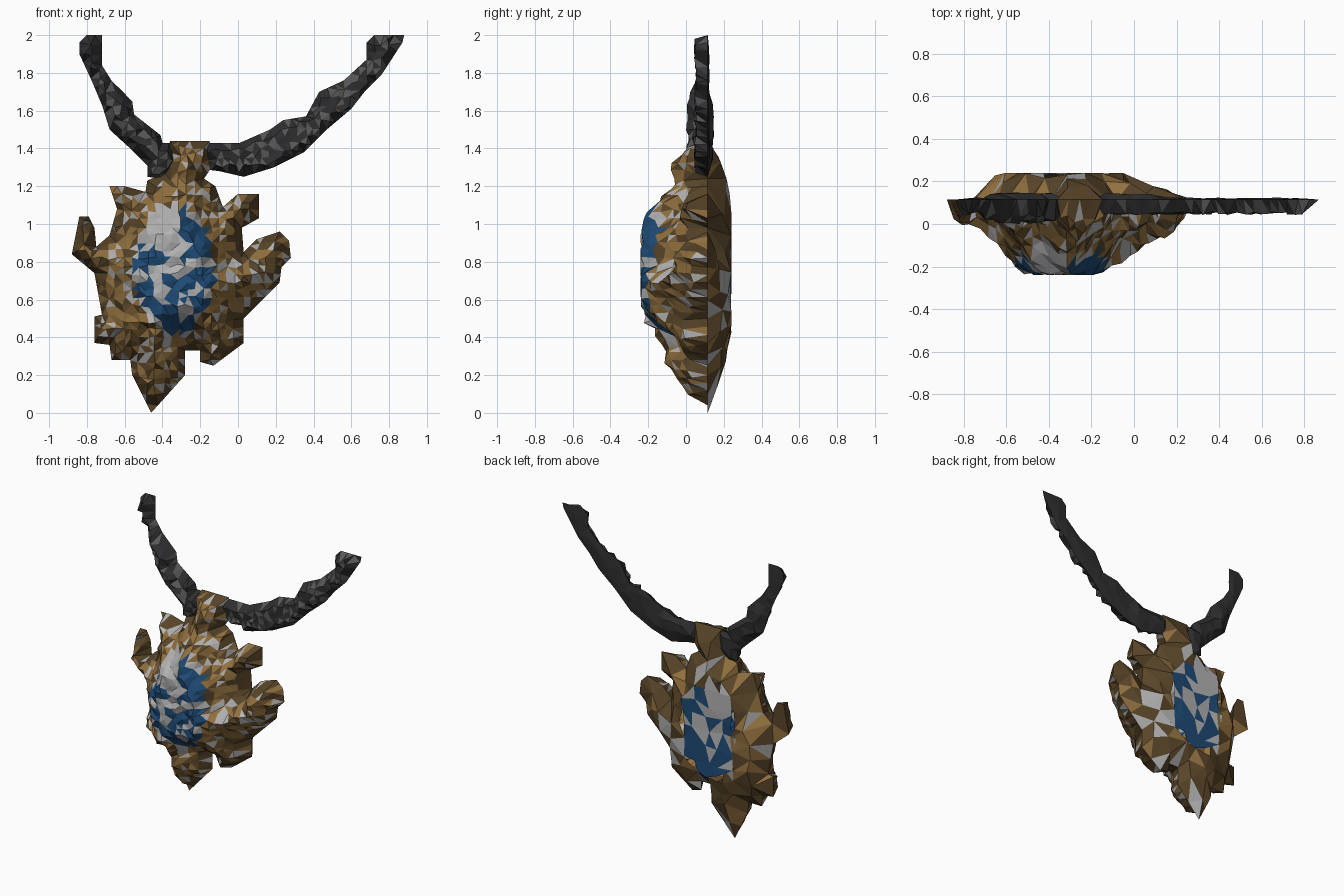
import bpy, bmesh, math, random
from mathutils import Vector, noise
from mathutils.geometry import delaunay_2d_cdt, intersect_point_line

if "Cube" in bpy.data.objects:
    bpy.data.objects.remove(bpy.data.objects["Cube"])

RIM = 0.115  # y of the plane where front and back shells meet


def material(name, rgb):
    m = bpy.data.materials.new(name)
    m.diffuse_color = (*rgb, 1)
    m.use_nodes = True
    m.node_tree.nodes["Principled BSDF"].inputs["Base Color"].default_value = m.diffuse_color
    return m


GOLD = material("gold", (0.29, 0.165, 0.05))
BROWN = material("dark_gold", (0.10, 0.06, 0.022))
SILVER = material("silver", (0.45, 0.45, 0.45))
BLUE = material("blue_stone", (0.013, 0.07, 0.18))
DARK = material("cord_dark", (0.028, 0.028, 0.03))
ASH = material("cord_grey", (0.10, 0.10, 0.10))


def subdivide(outline, step):
    pts = []
    for a, b in zip(outline, outline[1:] + outline[:1]):
        a, b = Vector(a), Vector(b)
        n = max(1, math.ceil((b - a).length / step))
        pts += [a.lerp(b, i / n) for i in range(n)]
    return pts


def edge_distance(p, outline):
    best = 9
    for a, b in zip(outline, outline[1:] + outline[:1]):
        a, b = Vector(a), Vector(b)
        q, t = intersect_point_line(p, a, b)
        q = a.lerp(b, min(1, max(0, t)))
        best = min(best, (Vector(p) - q).length)
    return best


def sheet(bm, outline, cell, depth, side, rough, keep, paint, rng):
    """Triangulate an outline and push its inside out along y (side -1 front, 1 back)."""
    rim = subdivide(outline, cell * 1.5)
    pts = list(rim)
    xs, zs = [p[0] for p in outline], [p[1] for p in outline]
    for i in range(int((max(xs) - min(xs)) / cell) + 1):
        for j in range(int((max(zs) - min(zs)) / cell) + 1):
            p = Vector((min(xs) + (i + 0.5 + rng.uniform(-0.25, 0.25)) * cell,
                        min(zs) + (j + 0.5 + rng.uniform(-0.25, 0.25)) * cell))
            if edge_distance(p, outline) > cell * 0.4:
                pts.append(p)
    edges = [(i, (i + 1) % len(rim)) for i in range(len(rim))]
    vs, _, faces, *_ = delaunay_2d_cdt(pts, edges, [], 1, 1e-5)
    verts = []
    for p in vs:
        d = edge_distance(p, outline)
        h = 0 if d < 1e-3 else max(0.005, depth(p, d) + rng.uniform(-rough, rough))
        y = max(-0.24, min(0.24, RIM + side * h))
        verts.append(bm.verts.new((p[0], y, p[1])))
    for f in faces:
        c = sum((Vector(vs[i]) for i in f), Vector((0, 0))) / len(f)
        if not keep(c):
            continue
        face = bm.faces.new([verts[i] for i in f])
        face.normal_update()
        if face.normal.y * side < 0:
            face.normal_flip()
        face.material_index = paint(c, edge_distance(c, outline), side, rng)


def relief(name, outline, front, back, mats, paint, keep=lambda c: True,
           seed=3, cells=(0.042, 0.1), rough=(0.014, 0.01)):
    rng = random.Random(seed)
    bm = bmesh.new()
    sheet(bm, outline, cells[0], front, -1, rough[0], keep, paint, rng)
    sheet(bm, outline, cells[1], back, 1, rough[1], keep, paint, rng)
    bmesh.ops.delete(bm, geom=[v for v in bm.verts if not v.link_faces], context='VERTS')
    me = bpy.data.meshes.new(name)
    bm.to_mesh(me)
    bm.free()
    for m in mats:
        me.materials.append(m)
    ob = bpy.data.objects.new(name, me)
    bpy.context.collection.objects.link(ob)


# Pendant body: leafy gold frame with side lobes, pointed drop and bail on top
body = [(-.46, 0), (-.28, .2), (-.28, .33), (-.2, .33), (-.2, .27), (-.13, .25), (.03, .37), (.03, .5),
        (.22, .69), (.23, .77), (.28, .82), (.27, .91), (.22, .96), (.1, .92), (.03, .85), (.02, .98),
        (.11, 1.03), (.11, 1.16), (0, 1.16), (-.08, 1.09), (-.12, 1.2), (-.18, 1.24), (-.14, 1.3),
        (-.15, 1.44), (-.36, 1.44), (-.39, 1.27), (-.48, 1.23), (-.49, 1.17), (-.6, 1.2), (-.68, 1.2),
        (-.64, 1.08), (-.68, .94), (-.75, .88), (-.76, .98), (-.79, 1.04), (-.84, 1.04), (-.88, .84),
        (-.76, .74), (-.72, .52), (-.76, .51), (-.76, .37), (-.68, .36), (-.67, .28), (-.57, .28),
        (-.56, .2)]


def radius(p):
    return min(0.999, math.hypot((p[0] + 0.33) / 0.58, (p[1] - 0.76) / 0.80))


def body_front(p, d):
    step = 0.35 if 0.47 < p[1] < 1.08 else 0.265
    return min(0.36 * math.sqrt(1 - radius(p) ** 2), step, 0.05 + 1.3 * d)


def body_back(p, d):
    return min(0.125, 0.22 * (1 - radius(p)) + 0.01, 0.03 + 0.8 * d)


def patch(c, scale, shift=0.0):
    """Smooth blotches so neighbouring facets share a colour."""
    return noise.noise(Vector((c[0] * scale, shift, c[1] * scale)))


def paint_gold(c, d, side, rng):
    r = rng.random()
    if side > 0:
        return 2 if r < 0.14 else (0 if r < 0.35 else 1)
    if r < 0.17:
        return 2
    rim = d < 0.045 or (c[0] > 0.02 and c[1] > 0.84)
    return 1 if r < (0.85 if rim else 0.4) else 0


def paint_gem(c, d, side, rng):
    band = 0.25 if abs(c[0] + 0.37) < 0.07 and c[1] > 0.6 else -0.1
    return 1 if patch(c, 13, 4.3) + band + rng.uniform(-0.2, 0.2) > 0 else 0


def in_gem(c):
    return math.hypot((c[0] + 0.34) / 0.215, (c[1] - 0.76) / 0.34) < 1


relief("gold_frame", body, body_front, body_back, [GOLD, BROWN, SILVER], paint_gold,
       keep=lambda c: not in_gem(c))
relief("blue_gem", body, body_front, body_back, [BLUE, SILVER], paint_gem, keep=in_gem)


# Two dark cords sweeping up from the bail
def paint_cord(c, d, side, rng):
    return 1 if side < 0 and rng.random() < 0.35 else 0


left = [(-.33, 1.3), (-.41, 1.24), (-.48, 1.25), (-.48, 1.31), (-.56, 1.39), (-.68, 1.5), (-.72, 1.63),
        (-.78, 1.77), (-.84, 1.9), (-.84, 1.96), (-.80, 2), (-.72, 2), (-.72, 1.84), (-.67, 1.76),
        (-.56, 1.65), (-.55, 1.58), (-.41, 1.47), (-.4, 1.43), (-.33, 1.43)]
right = [(-.18, 1.43), (.01, 1.43), (.17, 1.5), (.24, 1.55), (.36, 1.57), (.43, 1.7), (.56, 1.76), (.68, 1.87),
         (.68, 1.96), (.72, 2), (.88, 2), (.87, 1.96), (.76, 1.79), (.67, 1.7), (.6, 1.61), (.47, 1.5),
         (.35, 1.38), (.19, 1.3), (.03, 1.25), (-.1, 1.28), (-.18, 1.29)]


def left_front(p, d):
    return min(0.065 if p[1] > 1.7 else 0.105, 0.05 + d)


def left_back(p, d):
    return 0.028 if p[1] < 1.65 else 0.008


def right_front(p, d):
    return min(0.065, 0.05 + d)


def right_back(p, d):
    return 0.025 if p[0] < 0.1 else 0.006


relief("left_cord", left, left_front, left_back, [DARK, ASH], paint_cord,
       seed=8, cells=(0.04, 0.06), rough=(0.01, 0.006))
relief("right_cord", right, right_front, right_back, [DARK, ASH], paint_cord,
       seed=8, cells=(0.04, 0.06), rough=(0.008, 0.004))
